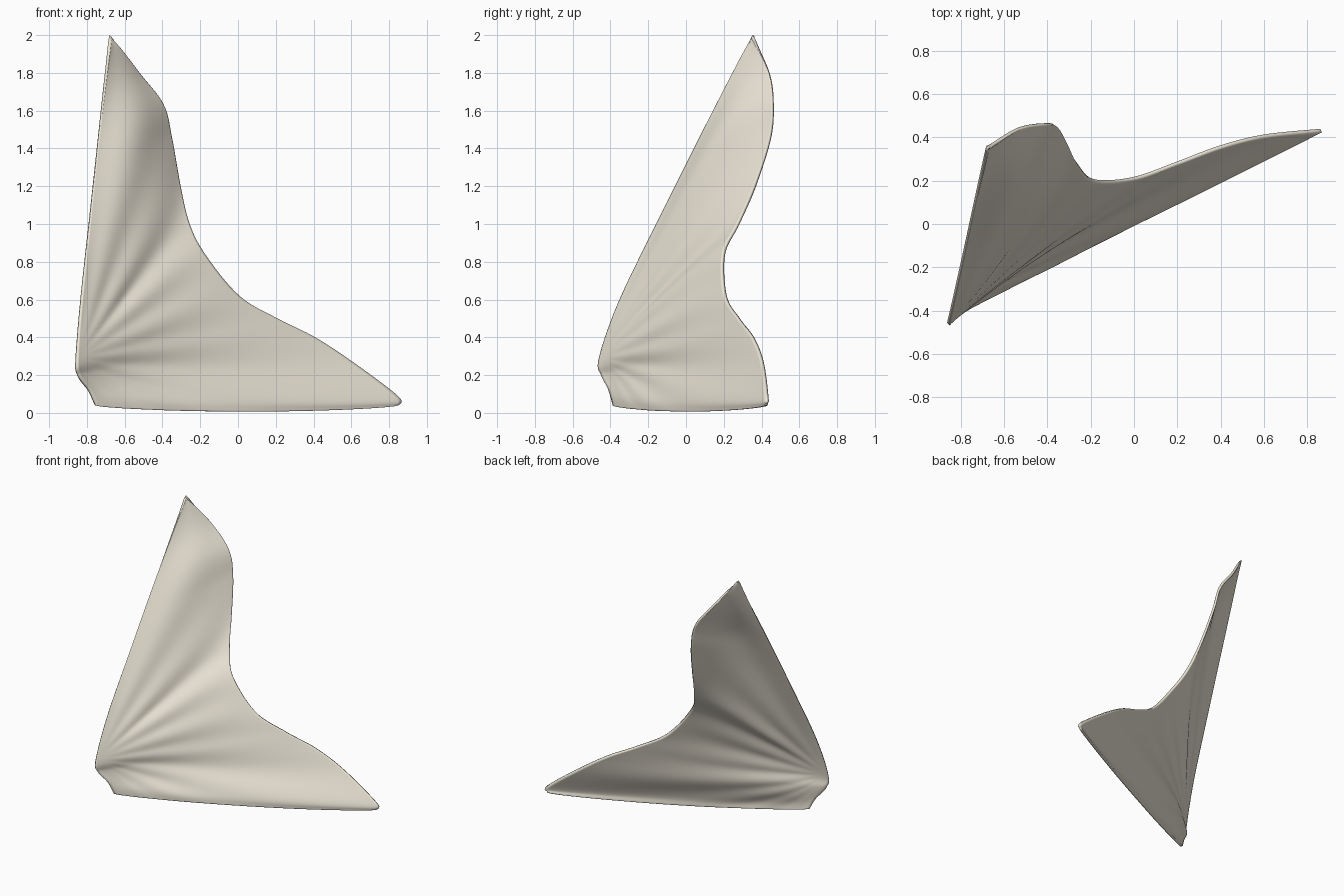
import bpy, bmesh
from math import sin, cos, pi, exp, atan2
from mathutils import Vector

cube = bpy.data.objects.get("Cube")
if cube:
    bpy.data.objects.remove(cube, do_unlink=True)

# Free rear edge, from the peak down to the far lower corner
LEECH = [(-.675, .35, 1.995), (-.53, .44, 1.8), (-.4, .46, 1.63), (-.355, .445, 1.45),
         (-.31, .365, 1.2), (-.26, .275, 1.0), (-.18, .2, .84), (0, .21, .62),
         (.2, .28, .5), (.4, .355, .4), (.6, .405, .27), (.845, .43, .085), (.845, .425, .04)]
# Straight front edge, then the gathered lower corner
LUFF = [(-.675, .35, 1.995), (-.73, .115, 1.53), (-.78, -.115, 1.07), (-.83, -.345, .6),
        (-.855, -.455, .29), (-.845, -.445, .2), (-.79, -.405, .12), (-.755, -.38, .04)]
ROWS, COLS = 120, 80
TACK = Vector(LUFF[4])


def spline(keys, t):
    """Smooth curve through the keys, t from 0 to 1."""
    pts = [Vector(k) for k in keys]
    pts = [2 * pts[0] - pts[1]] + pts + [2 * pts[-1] - pts[-2]]
    s = t * (len(keys) - 1)
    i = min(int(s), len(keys) - 2)
    f = s - i
    a, b, c, d = pts[i:i + 4]
    return b + f * (c - a) / 2 + f * f * (a - 2.5 * b + 2 * c - d / 2) \
        + f ** 3 * (1.5 * (b - c) + (d - a) / 2)


# Overall facing direction of the cloth
along = (Vector(LEECH[-1]) - TACK).normalized()
normal = along.cross(Vector(LEECH[0]) - TACK).normalized()
across = normal.cross(along)


def cloth_point(u, v):
    p = spline(LUFF, v).lerp(spline(LEECH, v), u)
    # Full upper part, hollow lower part, slight dip of the foot
    inner = max(0, sin(pi * u))
    if v < .5:
        shift = .055 * inner * sin(2 * pi * v) ** 2
    else:
        shift = -.03 * sin(pi * u ** .6) * sin(2 * pi * (v - .5)) ** 2
    p.z -= .033 * inner ** .6 * v ** 10
    # Wrinkles fanning out from the lower front corner
    ray = p - TACK
    off = atan2(ray.dot(across), ray.dot(along)) - .89
    fan = inner ** .7 * (1 - v ** 10) * min(1, ray.length / .5)
    shift -= fan * (.005 * cos(24 * off) + .011 * exp(-(off / .08) ** 2))
    return p + normal * shift


# Cloth sheet
bm = bmesh.new()
grid = [[bm.verts.new(cloth_point(c / COLS, r / ROWS)) for c in range(COLS + 1)]
        for r in range(ROWS + 1)]
for r in range(ROWS):
    for c in range(COLS):
        bm.faces.new((grid[r][c], grid[r + 1][c], grid[r + 1][c + 1], grid[r][c + 1]))
bmesh.ops.remove_doubles(bm, verts=bm.verts, dist=.0005)
mesh = bpy.data.meshes.new("sail")
bm.to_mesh(mesh)
bm.free()
sail = bpy.data.objects.new("sail", mesh)
bpy.context.collection.objects.link(sail)

# Thin cloth thickness
solid = sail.modifiers.new("thickness", 'SOLIDIFY')
solid.thickness = .017
solid.offset = 0

# Cream cloth
cream = bpy.data.materials.new("cream_cloth")
cream.use_nodes = True
colour = (.84, .79, .68, 1)
cream.diffuse_color = colour
cream.node_tree.nodes["Principled BSDF"].inputs["Base Color"].default_value = colour
mesh.materials.append(cream)

bpy.ops.object.select_all(action='DESELECT')
sail.select_set(True)
bpy.context.view_layer.objects.active = sail
bpy.ops.object.shade_smooth_by_angle(angle=.8)
